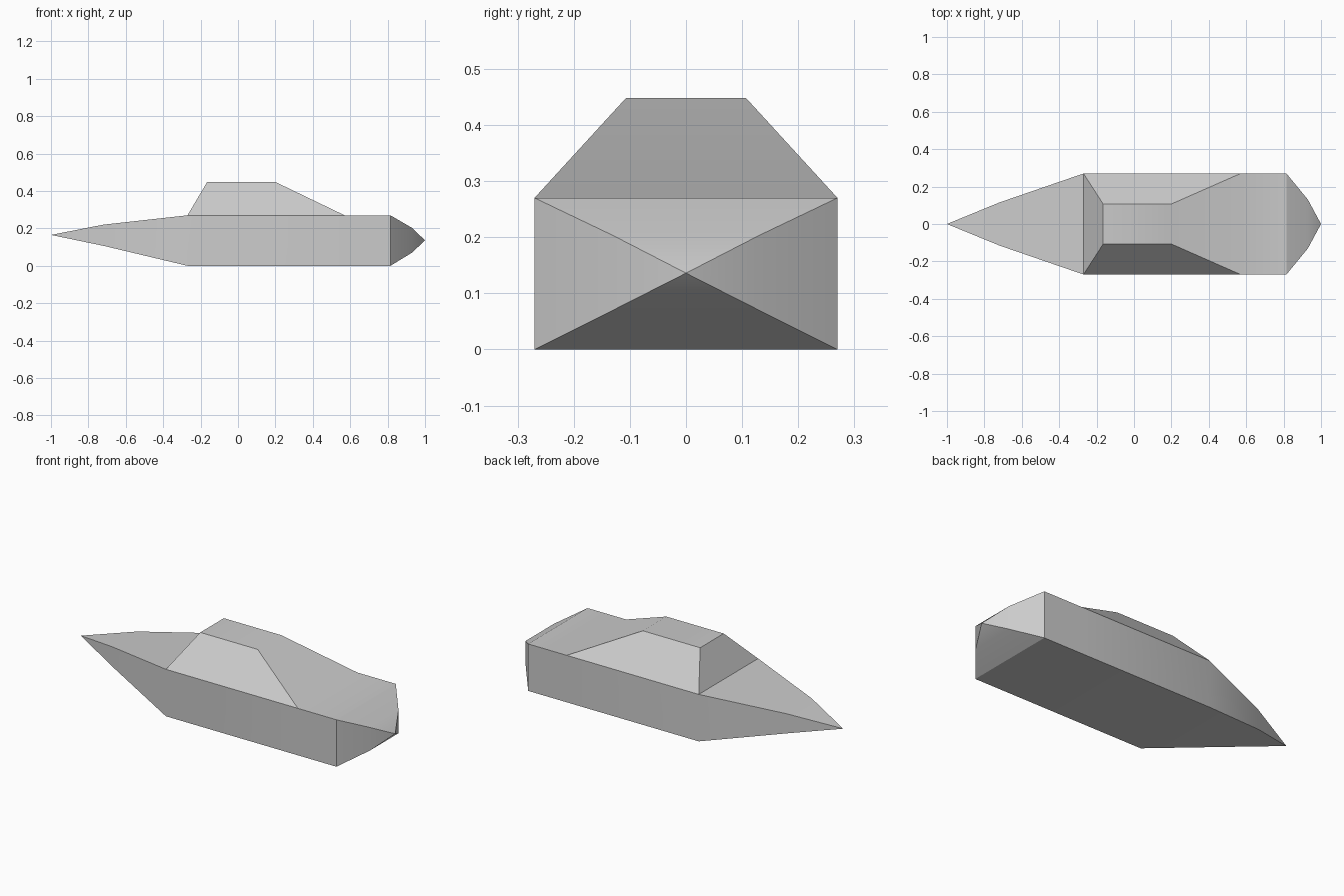
import bpy, bmesh, math

cube = bpy.data.objects.get("Cube")
if cube:
    bpy.data.objects.remove(cube)

# One plain grey
grey = bpy.data.materials.new("hull grey")
grey.use_nodes = True
colour = (0.6, 0.6, 0.6, 1)
grey.diffuse_color = colour
grey.node_tree.nodes["Principled BSDF"].inputs["Base Color"].default_value = colour

bm = bmesh.new()


def section(x, half, low, high):
    """Rectangular hull rib: two bottom corners, then two top corners."""
    return [bm.verts.new((x, y, z)) for y, z in
            ((-half, low), (half, low), (half, high), (-half, high))]


def fan(tip, ring):
    for i in range(4):
        bm.faces.new((tip, ring[i], ring[(i + 1) % 4]))


# Hull ribs from the bow shoulder to the stern taper
ribs = [section(*r) for r in (
    (-0.72, 0.115, 0.107, 0.22),
    (-0.27, 0.27, 0, 0.27),
    (0.57, 0.27, 0, 0.27),
    (0.815, 0.27, 0, 0.27),
    (0.93, 0.13, 0.07, 0.203))]

# Skin between ribs, leaving the deck open under the cabin
for n, (a, b) in enumerate(zip(ribs, ribs[1:])):
    for i in range(4):
        if n == 1 and i == 2:
            continue
        j = (i + 1) % 4
        bm.faces.new((a[i], a[j], b[j], b[i]))

# Pointed bow and stern
fan(bm.verts.new((-1, 0, 0.165)), ribs[0])
fan(bm.verts.new((1, 0, 0.136)), ribs[-1])

# Cabin rising from the deck edges
base = [ribs[1][3], ribs[1][2], ribs[2][2], ribs[2][3]]
roof = [bm.verts.new((x, y, 0.448)) for x, y in
        ((-0.165, -0.107), (-0.165, 0.107), (0.2, 0.107), (0.2, -0.107))]
for i in range(4):
    j = (i + 1) % 4
    bm.faces.new((base[i], base[j], roof[j], roof[i]))
bm.faces.new(roof)
bmesh.ops.recalc_face_normals(bm, faces=bm.faces)

mesh = bpy.data.meshes.new("hull_with_cabin")
bm.to_mesh(mesh)
bm.free()
mesh.materials.append(grey)
hull = bpy.data.objects.new("hull_with_cabin", mesh)
bpy.context.collection.objects.link(hull)

# Soft bends along the hull, crisp corners elsewhere
bpy.ops.object.select_all(action="DESELECT")
hull.select_set(True)
bpy.context.view_layer.objects.active = hull
bpy.ops.object.shade_smooth_by_angle(angle=math.radians(27.5))
